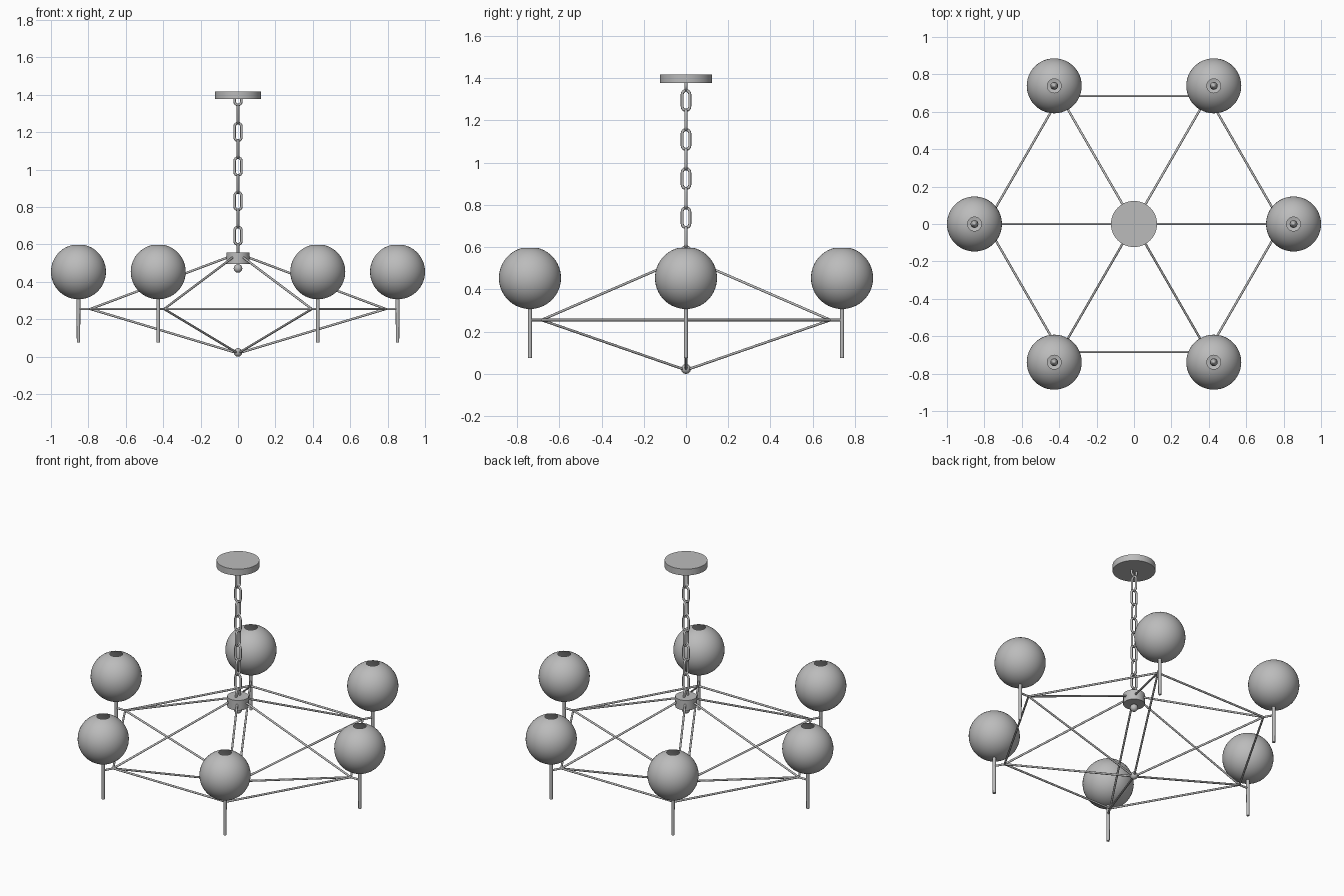
import bpy, bmesh, math
from mathutils import Vector

if "Cube" in bpy.data.objects:
    bpy.data.objects.remove(bpy.data.objects["Cube"])

RING_R, RING_Z = 0.79, 0.255     # hexagonal frame
GLOBE_R, GLOBE_Z, ARM_R = 0.147, 0.454, 0.853

grey = bpy.data.materials.new("dark_grey")
grey.diffuse_color = (0.5, 0.5, 0.5, 1)
grey.use_nodes = True
grey.node_tree.nodes["Principled BSDF"].inputs["Base Color"].default_value = grey.diffuse_color


def finish(bm, name, loc=(0, 0, 0), angle=35):
    me = bpy.data.meshes.new(name)
    bm.to_mesh(me)
    bm.free()
    me.materials.append(grey)
    ob = bpy.data.objects.new(name, me)
    bpy.context.collection.objects.link(ob)
    ob.location = loc
    bpy.ops.object.select_all(action='DESELECT')
    ob.select_set(True)
    bpy.context.view_layer.objects.active = ob
    bpy.ops.object.shade_smooth_by_angle(angle=math.radians(angle))
    return ob


def lathe(name, profile, loc=(0, 0, 0), segs=32):
    # profile of (radius, z) points spun around the z axis
    bm = bmesh.new()
    vs = [bm.verts.new((r, 0, z)) for r, z in profile]
    es = [bm.edges.new(p) for p in zip(vs, vs[1:])]
    bmesh.ops.spin(bm, geom=vs + es, cent=(0, 0, 0), axis=(0, 0, 1),
                   angle=2 * math.pi, steps=segs, use_merge=True)
    bmesh.ops.remove_doubles(bm, verts=bm.verts, dist=1e-5)
    bmesh.ops.recalc_face_normals(bm, faces=bm.faces)
    return finish(bm, name, loc)


def rod(name, a, b, r=0.006):
    a, b = Vector(a), Vector(b)
    bm = bmesh.new()
    bmesh.ops.create_cone(bm, cap_ends=True, segments=12, radius1=r, radius2=r,
                          depth=(b - a).length)
    ob = finish(bm, name, (a + b) / 2)
    ob.rotation_euler = (b - a).to_track_quat('Z', 'Y').to_euler()
    return ob


def ball(name, z, r):
    bm = bmesh.new()
    bmesh.ops.create_uvsphere(bm, u_segments=24, v_segments=12, radius=r)
    return finish(bm, name, (0, 0, z))


def link(name, z, turned, half_h=0.047):
    # stadium-shaped path swept with a round wire
    wire, half_w, n, k = 0.007, 0.018, 8, 8
    straight = half_h - half_w
    bm = bmesh.new()
    rings = []
    for side in (1, -1):
        for i in range(n + 1):
            t = math.pi * i / n + (0 if side == 1 else math.pi)
            out = Vector((math.cos(t), 0, math.sin(t)))
            c = out * half_w + Vector((0, 0, side * straight))
            rings.append([bm.verts.new(c + wire * (out * math.cos(u) + Vector((0, math.sin(u), 0))))
                          for u in (2 * math.pi * j / k for j in range(k))])
    for a, b in zip(rings, rings[1:] + rings[:1]):
        for j in range(k):
            bm.faces.new((a[j], a[(j + 1) % k], b[(j + 1) % k], b[j]))
    bmesh.ops.recalc_face_normals(bm, faces=bm.faces)
    ob = finish(bm, name, (0, 0, z), 60)
    ob.rotation_euler.z = math.pi / 2 if turned else 0


def polar(r, i, z):
    t = math.radians(60 * i)
    return Vector((r * math.cos(t), r * math.sin(t), z))


# ceiling plate, hub and ball finials
lathe("ceiling_plate", [(0, 1.378), (0.123, 1.378), (0.123, 1.418), (0, 1.418)], segs=48)
lathe("hub", [(0, 0.495), (0.062, 0.495), (0.062, 0.558), (0, 0.558)])
ball("hub_finial", 0.472, 0.023)
ball("bottom_finial", 0.023, 0.023)

# chain of alternating links, hung from a short loop under the plate
link("ceiling_loop", 1.369, False, 0.0225)
for i in range(1, 10):
    link(f"chain_link_{i}", 1.387 - 0.0925 * i, i % 2 == 1)

# globe glass profile, open at the top
a0, a1 = -math.pi / 2, math.acos(0.037 / GLOBE_R)
globe = [(GLOBE_R * max(0, math.cos(a)), GLOBE_R * math.sin(a))
         for a in (a0 + (a1 - a0) * i / 24 for i in range(25))]

# six arms: frame rods, globe, stem and bulb
for i in range(6):
    corner = polar(RING_R, i, RING_Z)
    rod(f"ring_rod_{i}", corner, polar(RING_R, i + 1, RING_Z))
    rod(f"upper_rod_{i}", polar(0.055, i, 0.531), corner)
    rod(f"lower_rod_{i}", (0, 0, 0.018), corner)
    rod(f"arm_tip_{i}", corner, polar(ARM_R, i, RING_Z))
    lathe(f"globe_{i}", globe, polar(ARM_R, i, GLOBE_Z), 48)
    lathe(f"stem_{i}", [(0, 0.075), (0.009, 0.075), (0.0105, 0.325), (0, 0.325)],
          polar(ARM_R, i, 0), 16)
    lathe(f"bulb_{i}", [(0, 0.32), (0.014, 0.32), (0.02, 0.34), (0.021, 0.37),
                        (0.017, 0.4), (0.009, 0.43), (0, 0.44)],
          polar(ARM_R, i, 0), 16)
